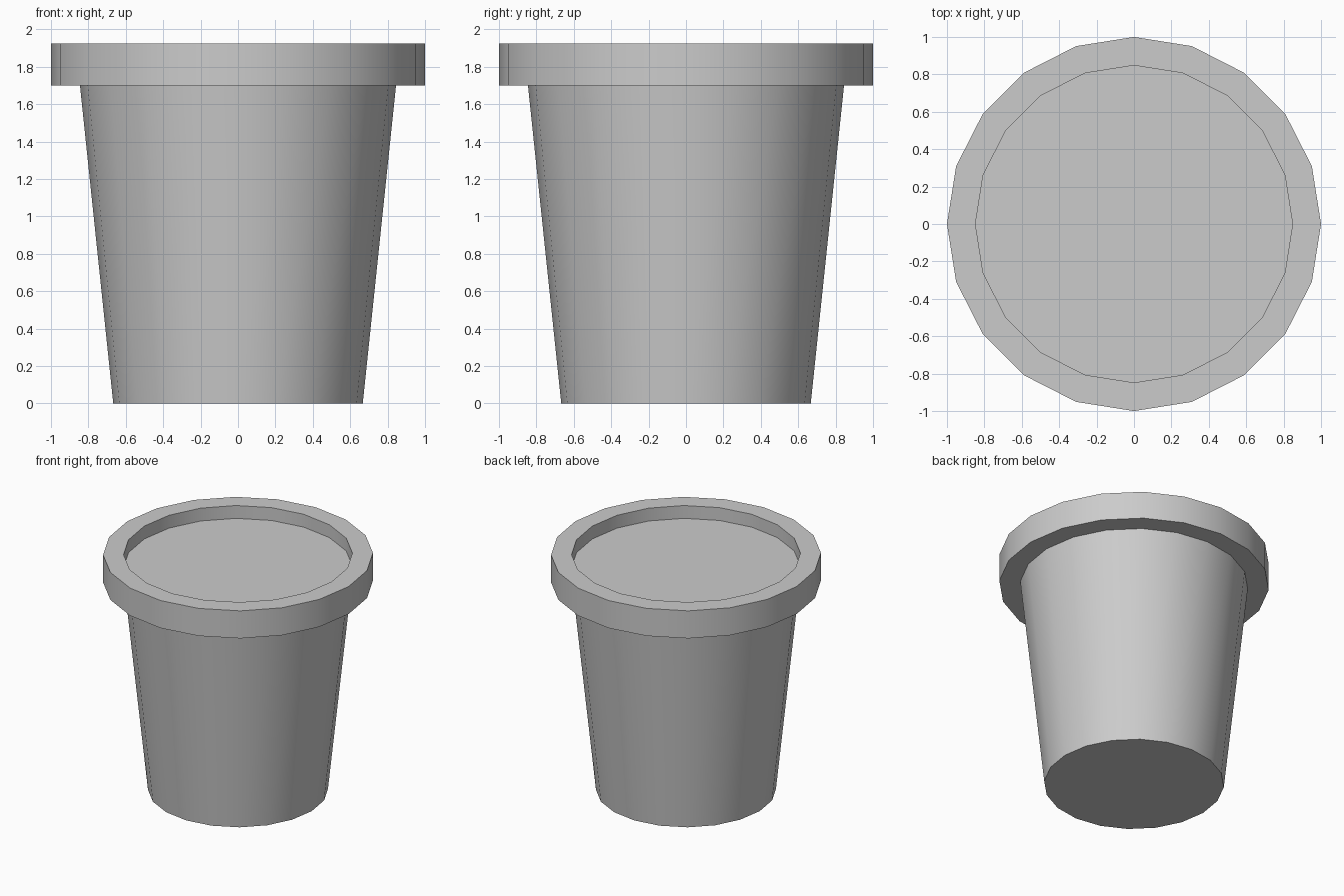
import bpy, bmesh
from math import cos, sin, pi, radians

if "Cube" in bpy.data.objects:
    bpy.data.objects.remove(bpy.data.objects["Cube"])

SIDES = 20


def lathe(name, profile, cap_first=False, cap_last=False):
    """Revolve (radius, z) points around z; optionally cap either end."""
    bm = bmesh.new()
    rings = [[bm.verts.new((r * cos(2 * pi * i / SIDES), r * sin(2 * pi * i / SIDES), z))
              for i in range(SIDES)] for r, z in profile]
    for low, high in zip(rings, rings[1:]):
        for i in range(SIDES):
            j = (i + 1) % SIDES
            bm.faces.new((low[i], low[j], high[j], high[i]))
    if cap_first:
        bm.faces.new(rings[0][::-1])
    if cap_last:
        bm.faces.new(rings[-1])
    mesh = bpy.data.meshes.new(name)
    bm.to_mesh(mesh)
    bm.free()
    obj = bpy.data.objects.new(name, mesh)
    bpy.context.collection.objects.link(obj)
    bpy.ops.object.select_all(action='DESELECT')
    obj.select_set(True)
    bpy.context.view_layer.objects.active = obj
    bpy.ops.object.shade_smooth_by_angle(angle=radians(30))
    return obj


# Tapered pot with closed base, overhanging rim and short inner wall
lathe("pot", [(0.667, 0), (0.845, 1.70), (1.0, 1.70), (1.0, 1.925),
              (0.848, 1.925), (0.848, 1.82)], cap_first=True)

# Flat soil surface recessed below the rim
lathe("soil", [(0.848, 1.82)], cap_last=True)
